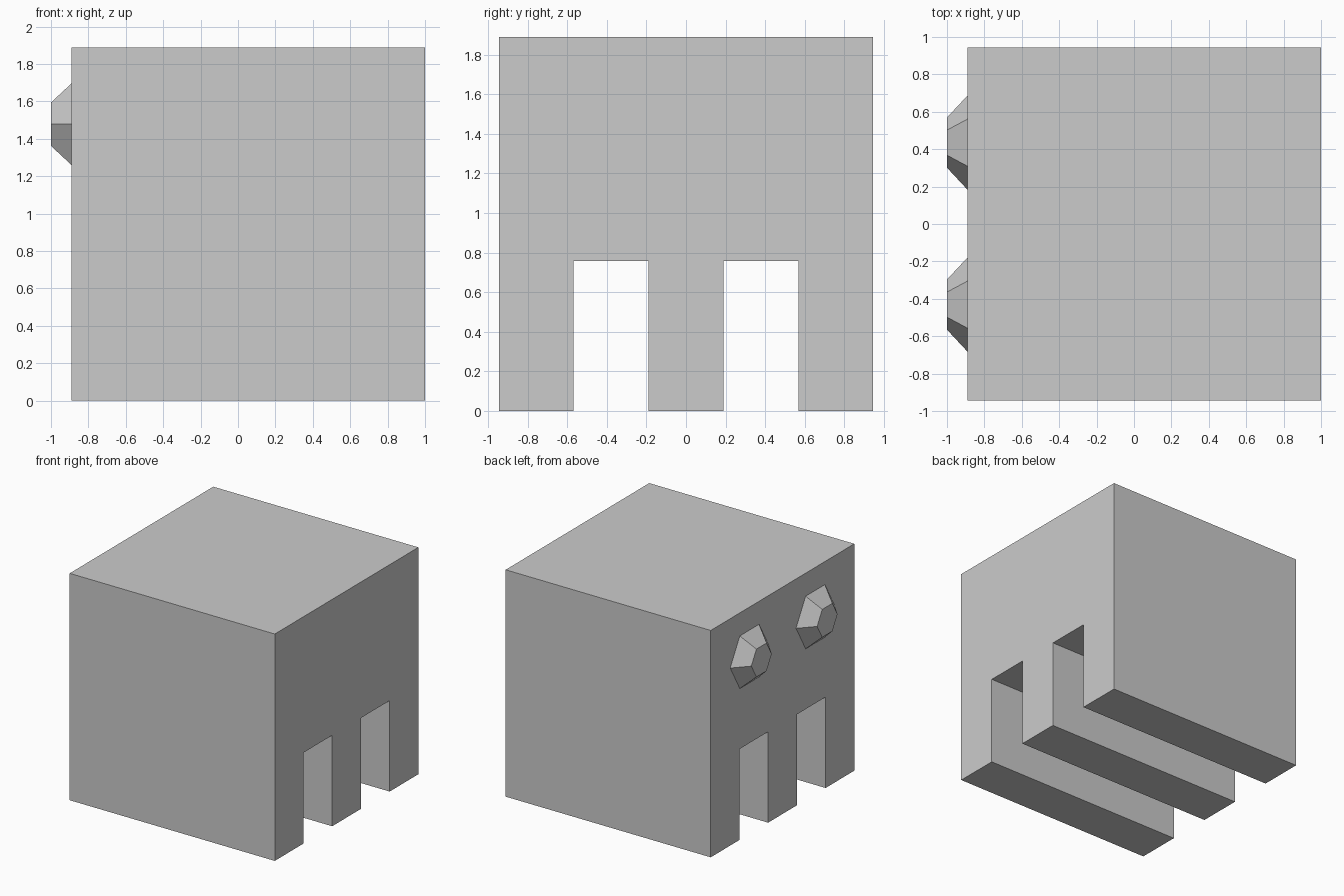
import bpy, bmesh, math

if "Cube" in bpy.data.objects:
    bpy.data.objects.remove(bpy.data.objects["Cube"])


def loft_along_x(name, start, end, x0, x1):
    """Solid between two matching (y, z) outlines at x0 and x1."""
    bm = bmesh.new()
    a = [bm.verts.new((x0, y, z)) for y, z in start]
    b = [bm.verts.new((x1, y, z)) for y, z in end]
    bm.faces.new(a)
    bm.faces.new(b[::-1])
    n = len(a)
    for i in range(n):
        j = (i + 1) % n
        bm.faces.new((a[j], a[i], b[i], b[j]))
    bmesh.ops.recalc_face_normals(bm, faces=bm.faces)
    mesh = bpy.data.meshes.new(name)
    bm.to_mesh(mesh)
    bm.free()
    obj = bpy.data.objects.new(name, mesh)
    bpy.context.collection.objects.link(obj)
    return obj


def hexagon(y, z, r):
    return [(y + r * math.cos(i * math.pi / 3), z + r * math.sin(i * math.pi / 3))
            for i in range(6)]


BACK, FRONT = -0.889, 1.0
HALF, TOP, SLOT_TOP = 0.9445, 1.889, 0.757
SLOT_IN, SLOT_OUT = 0.189, 0.567

# Cubic body with three legs: half outline mirrored across y
half = [(HALF, TOP), (HALF, 0), (SLOT_OUT, 0), (SLOT_OUT, SLOT_TOP),
        (SLOT_IN, SLOT_TOP), (SLOT_IN, 0)]
outline = half + [(-y, z) for y, z in reversed(half)]
loft_along_x("body", outline, outline, BACK, FRONT)

# Two tapered six-sided eyes on the -x face
for side, y in (("left", -0.431), ("right", 0.435)):
    loft_along_x("eye_" + side, hexagon(y, 1.478, 0.253),
                 hexagon(y, 1.478, 0.134), BACK, -1.0)
